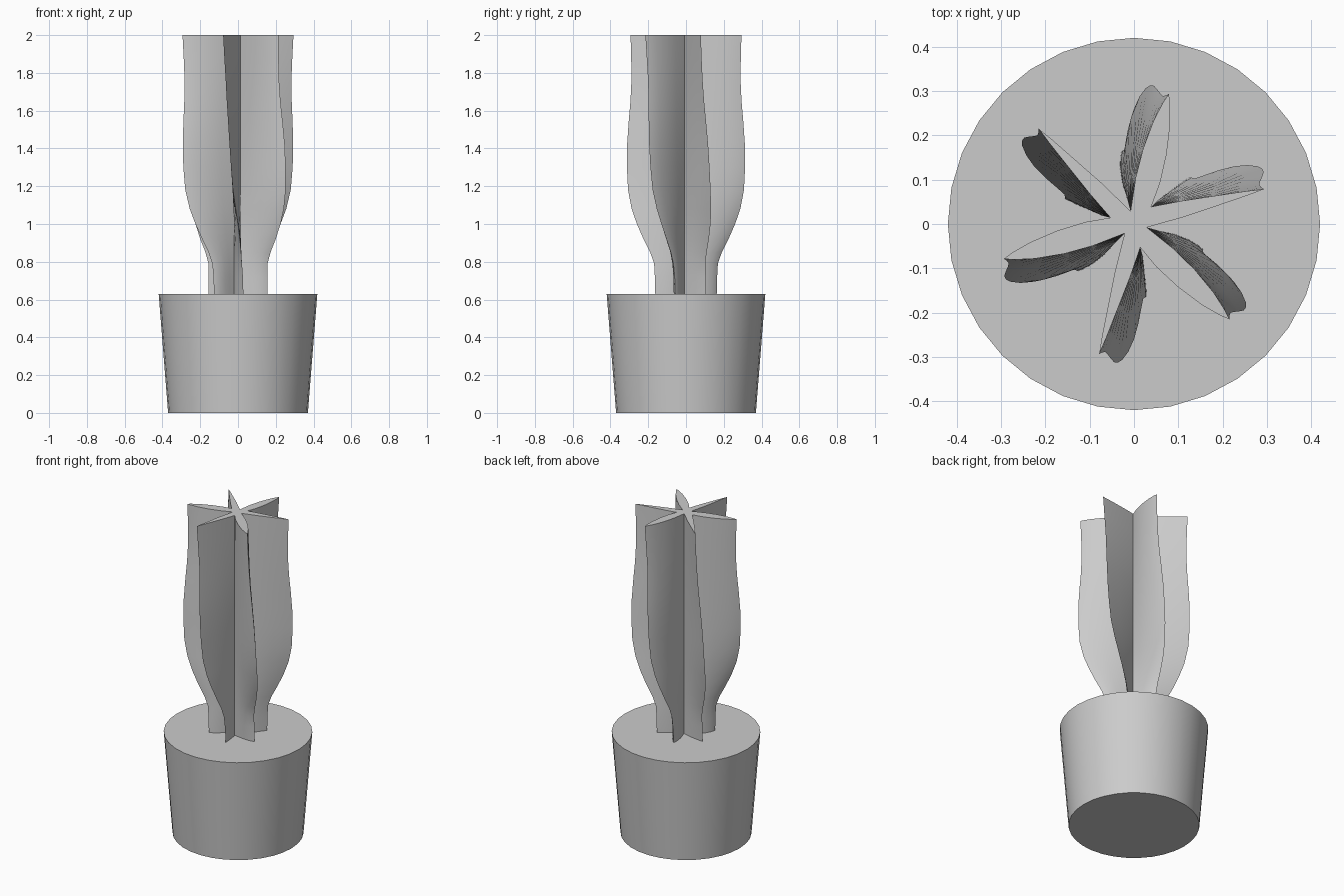
import bpy, bmesh, math
from mathutils import Vector

if "Cube" in bpy.data.objects:
    bpy.data.objects.remove(bpy.data.objects["Cube"])


def material(name, value):
    m = bpy.data.materials.new(name)
    m.diffuse_color = (value, value, value, 1)
    m.use_nodes = True
    m.node_tree.nodes["Principled BSDF"].inputs["Base Color"].default_value = m.diffuse_color
    return m


def finish(name, bm, mat, angle):
    bmesh.ops.recalc_face_normals(bm, faces=bm.faces)
    mesh = bpy.data.meshes.new(name)
    bm.to_mesh(mesh)
    bm.free()
    mesh.materials.append(mat)
    ob = bpy.data.objects.new(name, mesh)
    bpy.context.collection.objects.link(ob)
    bpy.ops.object.select_all(action='DESELECT')
    ob.select_set(True)
    bpy.context.view_layer.objects.active = ob
    bpy.ops.object.shade_smooth_by_angle(angle=math.radians(angle))


def polar(r, deg):
    a = math.radians(deg)
    return Vector((r * math.cos(a), r * math.sin(a)))


grey = material("light grey", 0.6)

# Tapered pot with a flat top
bm = bmesh.new()
bmesh.ops.create_cone(bm, cap_ends=True, segments=32, radius1=0.37, radius2=0.42, depth=0.63)
bmesh.ops.translate(bm, verts=bm.verts, vec=(0, 0, 0.315))
finish("pot", bm, grey, 30)

# Cactus levels: height, rib tip radius, rib tip angle
LEVELS = [(0.62, 0.165, 40), (0.72, 0.167, 39), (0.79, 0.17, 37), (0.85, 0.19, 35),
          (0.92, 0.225, 32.5), (1.0, 0.26, 30), (1.08, 0.288, 27.5), (1.18, 0.308, 25),
          (1.3, 0.315, 23.3), (1.42, 0.315, 21.8), (1.54, 0.308, 20.2), (1.65, 0.30, 18.6),
          (1.76, 0.296, 17.3), (1.88, 0.299, 16), (2.0, 0.304, 15)]
# Half widths at stations along a rib: slim and full ribs alternate
SLIM = [(0.3, 0.018), (0.6, 0.011), (0.85, 0.005)]
FULL = [(0.25, 0.028), (0.5, 0.027), (0.75, 0.019), (0.92, 0.008)]


def section(r, angle):
    """Six pointed ribs between grooves that stay in place."""
    pts = []
    for k in range(6):
        before = polar(0.03 if k % 2 == 0 else 0.055, 60 * k - 15)
        after = polar(0.055 if k % 2 == 0 else 0.03, 60 * k + 45)
        base, tip = (before + after) / 2, polar(r, angle + 60 * k)
        axis = tip - base
        side = Vector((-axis.y, axis.x)).normalized()
        stations = FULL if k % 2 else SLIM
        scale = 0.5 + 0.5 * r / 0.3
        pts.append(before)
        pts += [base + axis * t - side * w * scale for t, w in stations]
        pts.append(tip)
        pts += [base + axis * t + side * w * scale for t, w in reversed(stations)]
    return pts


# Ribbed cactus body, lofted through the levels and closed at the cut top
bm = bmesh.new()
rings = [[bm.verts.new((p.x, p.y, z)) for p in section(r, a)] for z, r, a in LEVELS]
n = len(rings[0])
for low, high in zip(rings, rings[1:]):
    for i in range(n):
        j = (i + 1) % n
        bm.faces.new((low[i], low[j], high[j], high[i]))
bm.faces.new(rings[-1])
bm.faces.new(rings[0][::-1])
finish("cactus", bm, grey, 35)
